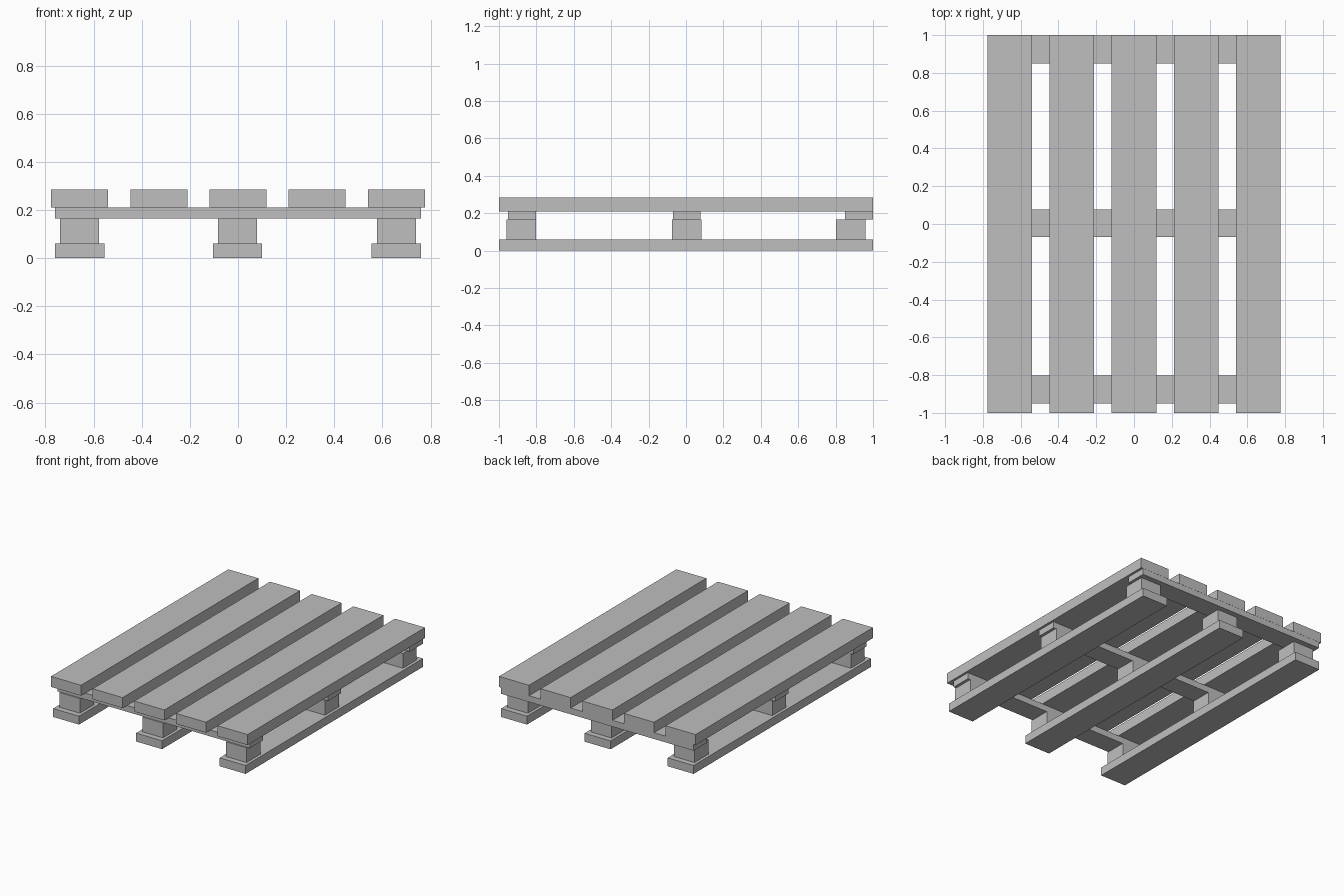
import bpy

cube = bpy.data.objects.get("Cube")
if cube:
    bpy.data.objects.remove(cube, do_unlink=True)

wood = bpy.data.materials.new("plain grey")
wood.use_nodes = True
GREY = (0.52, 0.52, 0.52, 1)
wood.diffuse_color = GREY
wood.node_tree.nodes["Principled BSDF"].inputs["Base Color"].default_value = GREY


def board(name, x, y, z):
    """Box spanning the given (low, high) range on each axis."""
    bpy.ops.mesh.primitive_cube_add(size=1)
    ob = bpy.context.object
    ob.name = name
    spans = (x, y, z)
    for v in ob.data.vertices:
        v.co = [lo + (c + 0.5) * (hi - lo) for c, (lo, hi) in zip(v.co, spans)]
    ob.data.materials.append(wood)
    return ob


def around(centre, width):
    return (centre - width / 2, centre + width / 2)


# Height of each layer
RUNNER_Z, BLOCK_Z, CROSS_Z, DECK_Z = (0, 0.06), (0.06, 0.165), (0.165, 0.21), (0.21, 0.285)
LENGTH = (-1, 1)

# Deck boards
for i in range(5):
    board(f"deck_board_{i + 1}", around((i - 2) * 0.329, 0.237), LENGTH, DECK_Z)

# Cross boards under the deck; the rear one sits flush with the deck end
for name, y in (("front", -0.877), ("middle", 0.004), ("rear", 0.925)):
    board(f"{name}_cross_board", (-0.76, 0.76), around(y, 0.148), CROSS_Z)

# Bottom runners, each with three spacer blocks
for side, x in (("right", -0.658), ("middle", -0.002), ("left", 0.658)):
    board(f"{side}_runner", around(x, 0.205), LENGTH, RUNNER_Z)
    for end, y in (("front", -0.881), ("centre", 0.004), ("rear", 0.881)):
        board(f"{side}_{end}_block", around(x, 0.163), around(y, 0.157), BLOCK_Z)
